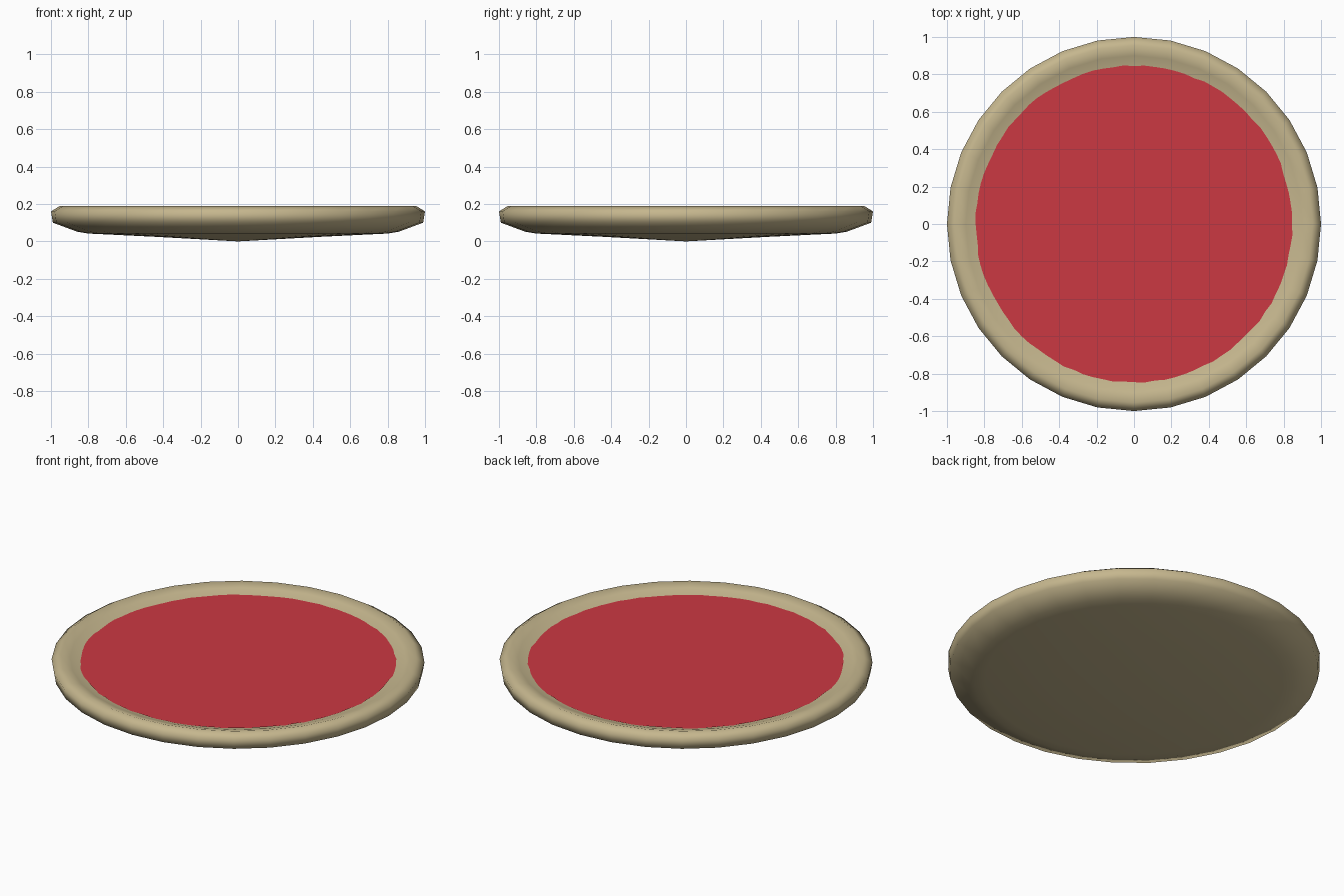
import bpy, bmesh, math, random

if "Cube" in bpy.data.objects:
    bpy.data.objects.remove(bpy.data.objects["Cube"])

random.seed(4)
SEG = 32


def material(name, color):
    m = bpy.data.materials.new(name)
    m.diffuse_color = color
    m.use_nodes = True
    m.node_tree.nodes["Principled BSDF"].inputs["Base Color"].default_value = m.diffuse_color
    return m


def lathe(name, profile, seg, mat, wobble=0.0):
    """Revolve (radius, z) points around z; radius 0 becomes a pole."""
    bm = bmesh.new()
    rings = []
    for r, z in profile:
        if r == 0:
            rings.append([bm.verts.new((0, 0, z))])
            continue
        ring = []
        for i in range(seg):
            a = 2 * math.pi * i / seg
            q = r + random.uniform(-wobble, wobble)
            ring.append(bm.verts.new((q * math.sin(a), -q * math.cos(a), z)))
        rings.append(ring)
    for lo, hi in zip(rings, rings[1:]):
        for i in range(seg):
            j = (i + 1) % seg
            loop = [lo[i % len(lo)], lo[j % len(lo)], hi[j % len(hi)], hi[i % len(hi)]]
            bm.faces.new(list(dict.fromkeys(loop)))
    bmesh.ops.recalc_face_normals(bm, faces=bm.faces)
    if len(rings) == 2:
        for f in bm.faces:
            if f.normal.z < 0:
                f.normal_flip()
    me = bpy.data.meshes.new(name)
    bm.to_mesh(me)
    bm.free()
    for p in me.polygons:
        p.use_smooth = True
    me.materials.append(mat)
    ob = bpy.data.objects.new(name, me)
    bpy.context.collection.objects.link(ob)
    return ob


crust_mat = material("crust_tan", (0.56, 0.47, 0.27, 1))
sauce_mat = material("sauce_red", (0.60, 0.04, 0.055, 1))

# Crust: shallow conical underside, rounded rim, recessed top
lathe("crust", [(0, 0.0), (0.45, 0.025), (0.80, 0.042), (0.86, 0.052), (0.99, 0.10),
                (1.0, 0.16), (0.955, 0.188), (0.90, 0.172), (0.83, 0.146),
                (0, 0.138)], SEG, crust_mat)

# Sauce: flat disc with a slightly ragged edge
lathe("sauce", [(0, 0.155), (0.846, 0.155)], SEG * 3, sauce_mat, wobble=0.004)
